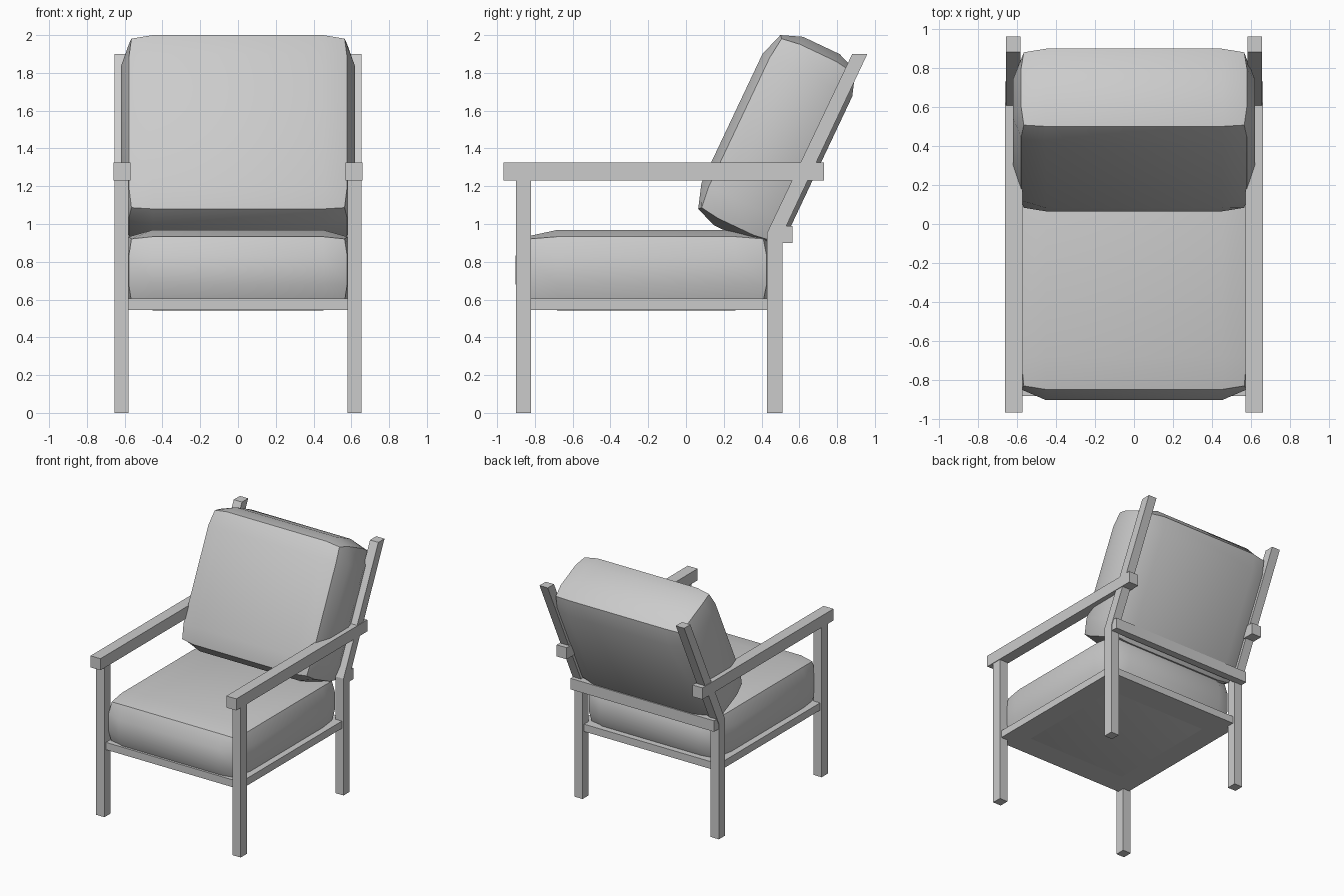
import bpy, bmesh, math
from mathutils import Matrix, Vector

if "Cube" in bpy.data.objects:
    bpy.data.objects.remove(bpy.data.objects["Cube"])


def finish(name, bm, mirror=False):
    bmesh.ops.recalc_face_normals(bm, faces=bm.faces)
    mesh = bpy.data.meshes.new(name)
    bm.to_mesh(mesh)
    bm.free()
    ob = bpy.data.objects.new(name, mesh)
    bpy.context.collection.objects.link(ob)
    if mirror:
        ob.modifiers.new("mirror", 'MIRROR')
    return ob


def extrude_x(name, profile, x0, x1, mirror=False):
    """Extrude a (y, z) profile from x0 to x1."""
    bm = bmesh.new()
    face = bm.faces.new([bm.verts.new((x0, y, z)) for y, z in profile])
    ext = bmesh.ops.extrude_face_region(bm, geom=[face])["geom"]
    moved = [g for g in ext if isinstance(g, bmesh.types.BMVert)]
    bmesh.ops.translate(bm, verts=moved, vec=(x1 - x0, 0, 0))
    return finish(name, bm, mirror)


def box(name, x, y, z, mirror=False):
    prof = [(y[0], z[0]), (y[1], z[0]), (y[1], z[1]), (y[0], z[1])]
    return extrude_x(name, prof, x[0], x[1], mirror)


def cushion(name, half, inner, drop, centre, tilt=0):
    """Puffy block: 3x3 faces per side, with edges and corners pulled in."""
    bm = bmesh.new()
    bmesh.ops.create_cube(bm, size=2)
    bmesh.ops.subdivide_edges(bm, edges=bm.edges[:], cuts=2, use_grid_fill=True)
    for v in bm.verts:
        outer = sum(abs(c) > 0.9 for c in v.co)
        pull = (0, 0, 1, 1.33)[outer]
        v.co = Vector([math.copysign(half[i] - drop[i] * pull if abs(c) > 0.9
                                     else inner[i], c)
                       for i, c in enumerate(v.co)])
    bm.transform(Matrix.Translation(centre) @ Matrix.Rotation(tilt, 4, 'X'))
    ob = finish(name, bm)
    bpy.ops.object.select_all(action='DESELECT')
    ob.select_set(True)
    bpy.context.view_layer.objects.active = ob
    bpy.ops.object.shade_smooth_by_angle(angle=math.radians(30))
    return ob


# Wooden frame, mirrored left/right
box("front_leg", (0.58, 0.655), (-0.90, -0.82), (0, 1.23), True)
box("armrest", (0.57, 0.66), (-0.965, 0.73), (1.23, 1.325), True)
extrude_x("back_leg", [(0.43, 0), (0.51, 0), (0.51, 0.945), (0.96, 1.9),
                       (0.88, 1.9), (0.43, 0.955)], 0.58, 0.655, True)

# Seat base and rear crossbar
box("seat_base", (-0.64, 0.64), (-0.88, 0.49), (0.545, 0.605))
box("rear_crossbar", (-0.65, 0.65), (0.505, 0.565), (0.90, 0.99))

# Cushions
cushion("seat_cushion", (0.62, 0.692, 0.213), (0.45, 0.47, 0.075),
        (0.042, 0.055, 0.036), (0, -0.21, 0.756))
cushion("back_cushion", (0.62, 0.263, 0.552), (0.45, 0.107, 0.378),
        (0.042, 0.043, 0.043), (0, 0.481, 1.446), -math.radians(25.3))
